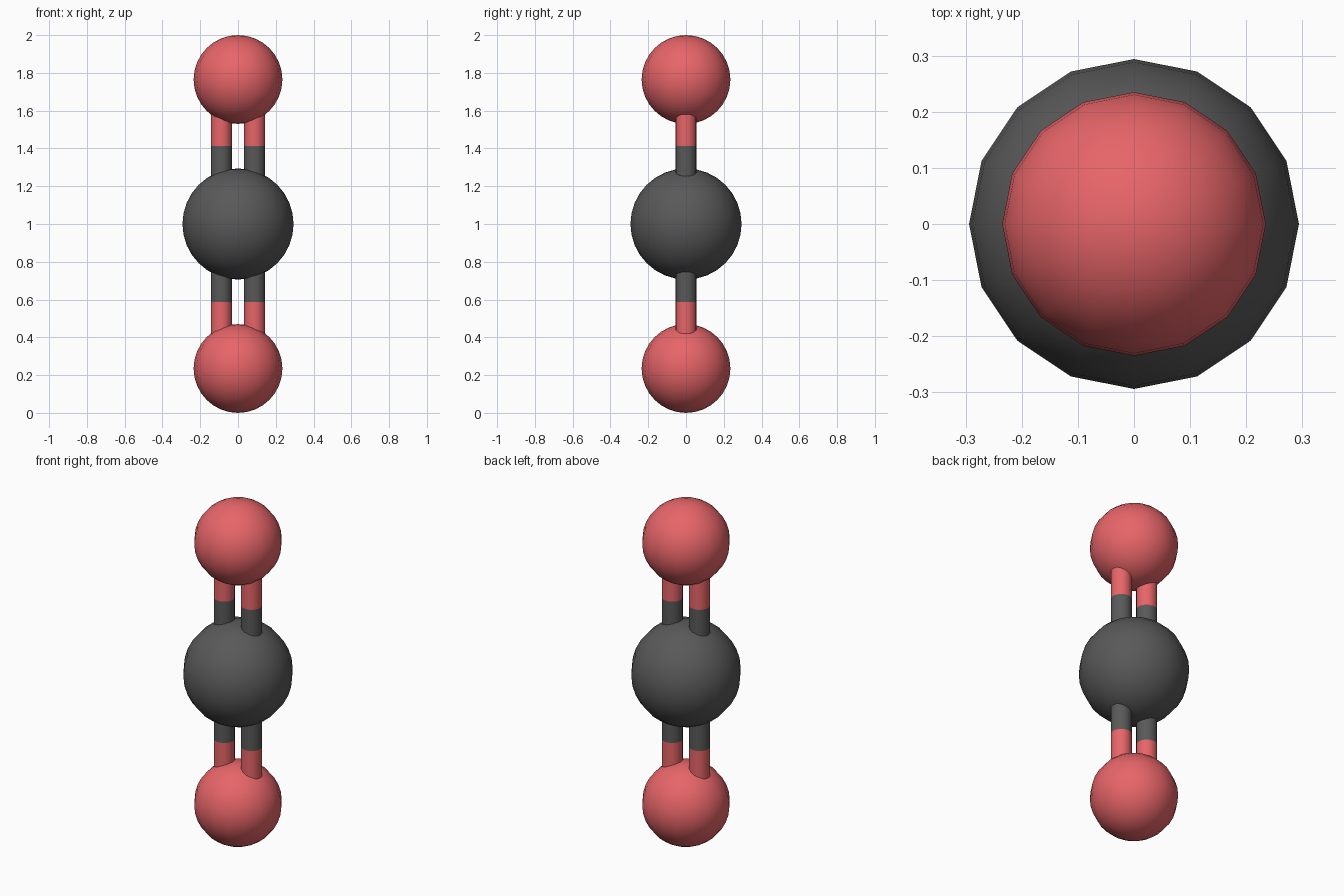
import bpy
import math

if "Cube" in bpy.data.objects:
    bpy.data.objects.remove(bpy.data.objects["Cube"])


def material(name, rgb):
    m = bpy.data.materials.new(name)
    m.diffuse_color = (*rgb, 1)
    m.use_nodes = True
    m.node_tree.nodes["Principled BSDF"].inputs["Base Color"].default_value = m.diffuse_color
    return m


red = material("red", (0.80, 0.13, 0.14))
dark = material("dark_grey", (0.10, 0.10, 0.10))


def finish(name, mat):
    ob = bpy.context.object
    ob.name = name
    ob.data.materials.append(mat)
    bpy.ops.object.shade_smooth_by_angle(angle=math.radians(40))


def ball(name, z, r, mat):
    bpy.ops.mesh.primitive_uv_sphere_add(segments=16, ring_count=16, radius=r,
                                         location=(0, 0, z))
    finish(name, mat)


def rod(name, x, z0, z1, mat):
    bpy.ops.mesh.primitive_cylinder_add(vertices=16, radius=0.056,
                                        depth=abs(z1 - z0), end_fill_type='NOTHING',
                                        location=(x, 0, (z0 + z1) / 2))
    finish(name, mat)


# Large centre ball
ball("centre_ball", 1.0, 0.294, dark)

# Outer balls, each joined by a pair of two-tone rods
for end, s in (("upper", 1), ("lower", -1)):
    ball(end + "_ball", 1 + s * 0.765, 0.235, red)
    for side, x in (("left", -0.088), ("right", 0.088)):
        rod(f"{end}_{side}_rod_inner", x, 1 + s * 0.21, 1 + s * 0.413, dark)
        rod(f"{end}_{side}_rod_outer", x, 1 + s * 0.413, 1 + s * 0.62, red)
